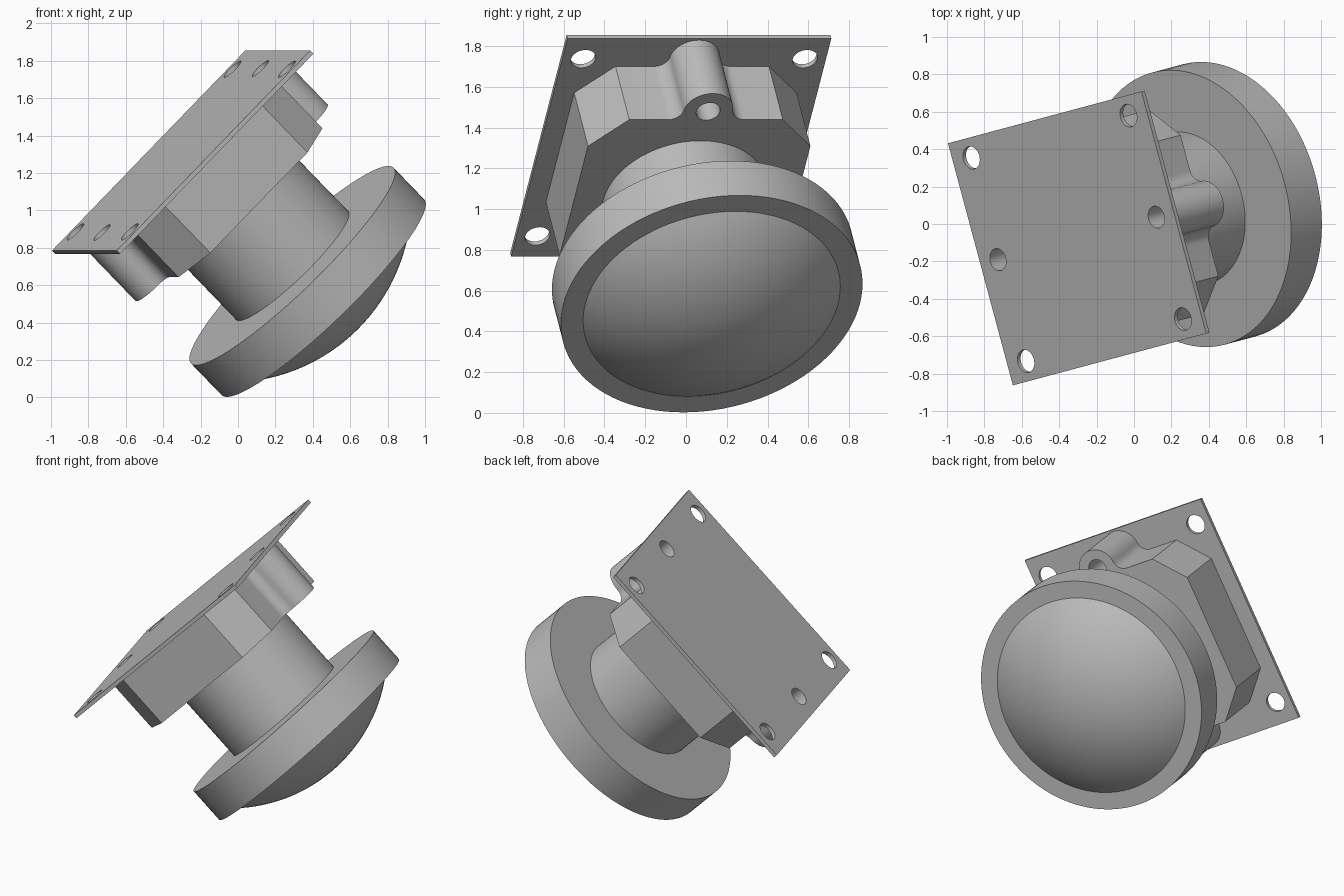
import bpy, bmesh
from math import sin, cos, pi, radians, sqrt, atan2, asin
from mathutils import Matrix, Vector

old = bpy.data.objects.get("Cube")
if old:
    bpy.data.objects.remove(old, do_unlink=True)

grey = bpy.data.materials.new("plain_grey")
grey.use_nodes = True
colour = (0.5, 0.5, 0.5, 1)
grey.diffuse_color = colour
grey.node_tree.nodes["Principled BSDF"].inputs["Base Color"].default_value = colour

# Tilted frame: x across the plate, y up the plate, z along the axis to the dome
turn, tilt = radians(15), radians(45)
across = Vector((-sin(turn), cos(turn), 0))
up = Vector((cos(turn) * cos(tilt), sin(turn) * cos(tilt), sin(tilt)))
frame = Matrix((across, up, across.cross(up))).transposed().to_4x4()
frame.translation = (-0.304, -0.077, 1.32)

PLATE_T, BLOCK_END, DISC_BACK, DISC_FRONT = 0.025, 0.395, 0.87, 1.11
BOSS_Y, BOSS_R, HOLE_R = 0.62, 0.125, 0.06


def arc(cx, cy, r, a0, a1, n):
    return [(cx + r * cos(a0 + (a1 - a0) * i / n), cy + r * sin(a0 + (a1 - a0) * i / n))
            for i in range(n + 1)]


def circle(cx, cy, r, n=40):
    return arc(cx, cy, r, 0, 2 * pi, n)[:-1]


def finish(obj):
    obj.matrix_world = frame
    obj.data.materials.clear()
    obj.data.materials.append(grey)
    bpy.ops.object.select_all(action="DESELECT")
    obj.select_set(True)
    bpy.context.view_layer.objects.active = obj
    bpy.ops.object.shade_smooth_by_angle(angle=radians(30))


def extrude(name, loops, z0, z1):
    """Solid from an outline and its holes, between two heights."""
    curve = bpy.data.curves.new(name, "CURVE")
    curve.dimensions, curve.fill_mode = "2D", "BOTH"
    curve.extrude = (z1 - z0) / 2
    for loop in loops:
        spline = curve.splines.new("POLY")
        spline.points.add(len(loop) - 1)
        for point, (x, y) in zip(spline.points, loop):
            point.co = (x, y, 0, 1)
        spline.use_cyclic_u = True
    temp = bpy.data.objects.new(name + "_outline", curve)
    bpy.context.collection.objects.link(temp)
    bpy.context.view_layer.update()
    mesh = bpy.data.meshes.new_from_object(
        temp.evaluated_get(bpy.context.evaluated_depsgraph_get()))
    bpy.data.objects.remove(temp, do_unlink=True)
    bm = bmesh.new()
    bm.from_mesh(mesh)
    bmesh.ops.remove_doubles(bm, verts=bm.verts, dist=0.0001)
    bmesh.ops.translate(bm, verts=bm.verts, vec=(0, 0, (z0 + z1) / 2))
    bmesh.ops.recalc_face_normals(bm, faces=bm.faces)
    bm.to_mesh(mesh)
    bm.free()
    mesh.name = name
    obj = bpy.data.objects.new(name, mesh)
    bpy.context.collection.objects.link(obj)
    finish(obj)


def lathe(name, profile, steps=96):
    """Revolve (radius, height) points about the axis."""
    bm = bmesh.new()
    verts = [bm.verts.new((r, 0, z)) for r, z in profile]
    edges = [bm.edges.new(pair) for pair in zip(verts, verts[1:])]
    bmesh.ops.spin(bm, geom=verts + edges, axis=(0, 0, 1), cent=(0, 0, 0),
                   angle=2 * pi, steps=steps, use_duplicate=False)
    bmesh.ops.remove_doubles(bm, verts=bm.verts, dist=0.0001)
    bmesh.ops.recalc_face_normals(bm, faces=bm.faces)
    mesh = bpy.data.meshes.new(name)
    bm.to_mesh(mesh)
    bm.free()
    obj = bpy.data.objects.new(name, mesh)
    bpy.context.collection.objects.link(obj)
    finish(obj)


# Mounting plate with six holes
w, h = 0.67, 0.757
holes = [circle(sx * 0.563, sy * 0.615, 0.062) for sx in (-1, 1) for sy in (-1, 1)]
boss_holes = [circle(0, s * BOSS_Y, HOLE_R) for s in (-1, 1)]
extrude("mounting_plate", [[(-w, -h), (w, -h), (w, h), (-w, h)]] + holes + boss_holes,
        0, PLATE_T)

# Chamfered block with a filleted screw boss at each end
side, top, cham_x, cham_y, fillet = 0.565, 0.563, 0.39, 0.38, 0.07
fy = top + fillet
fx = sqrt((BOSS_R + fillet) ** 2 - (fy - BOSS_Y) ** 2)
lean = atan2(fy - BOSS_Y, fx)
quarter = [(side, cham_y), (cham_x, top)]
quarter += arc(fx, fy, fillet, -pi / 2, -pi + lean, 8)
quarter += arc(0, BOSS_Y, BOSS_R, lean, pi / 2, 14)[1:]
half = quarter + [(-x, y) for x, y in reversed(quarter[:-1])]
outline = half + [(-x, -y) for x, y in half]
extrude("housing_block", [outline] + boss_holes, PLATE_T, BLOCK_END)

# Round neck, wide disc and shallow dome
lathe("neck", [(0, BLOCK_END - 0.02), (0.417, BLOCK_END - 0.02),
               (0.417, DISC_BACK + 0.02), (0, DISC_BACK + 0.02)])
lathe("disc", [(0, DISC_BACK), (0.753, DISC_BACK), (0.753, DISC_FRONT), (0, DISC_FRONT)])
dome_r, dome_h = 0.642, 0.24
ball = (dome_r ** 2 + dome_h ** 2) / (2 * dome_h)
reach = asin(dome_r / ball)
centre = DISC_FRONT + dome_h - ball
lathe("dome", [(ball * sin(reach * i / 20), centre + ball * cos(reach * i / 20))
               for i in range(20, -1, -1)])
